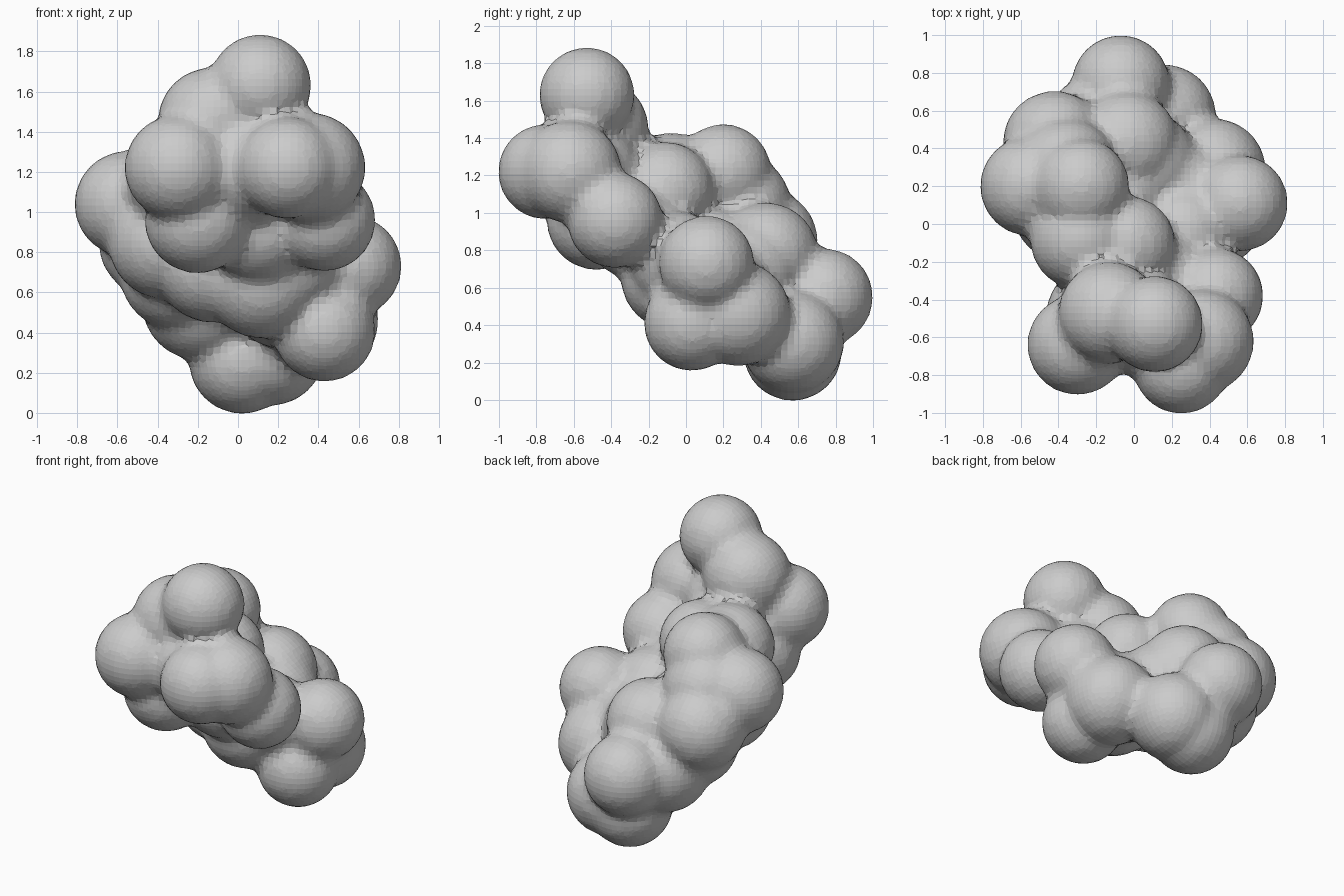
import bpy, bmesh, math
from itertools import combinations
from mathutils import Matrix, Vector

# Overlapping balls as (x, y, z, radius), grouped by region of the cluster
upper_front = [
    (0.11, -0.53, 1.63, 0.255), (-0.13, -0.47, 1.45, 0.27),
    (0.25, -0.75, 1.22, 0.255), (0.36, -0.62, 1.22, 0.275),
    (-0.30, -0.64, 1.22, 0.265), (-0.20, -0.48, 0.96, 0.265),
    (0.04, -0.53, 1.22, 0.28), (0.43, -0.38, 0.96, 0.255),
]
middle = [
    (0.10, -0.28, 0.92, 0.27), (0.12, -0.06, 0.66, 0.29),
    (-0.28, -0.08, 1.16, 0.27), (-0.04, -0.11, 1.12, 0.26),
    (-0.28, 0.20, 1.22, 0.255), (-0.55, 0.20, 1.04, 0.265),
    (-0.36, 0.08, 0.85, 0.285), (-0.42, 0.43, 0.85, 0.275),
    (-0.04, 0.43, 0.78, 0.275), (-0.10, 0.15, 0.75, 0.28),
    (-0.36, 0.28, 1.04, 0.28), (-0.30, 0.36, 0.70, 0.29),
    (-0.13, 0.02, 0.73, 0.28), (0.26, -0.05, 0.75, 0.26),
    (0.05, 0.32, 0.68, 0.28),
]
lower_back = [
    (0.56, 0.11, 0.73, 0.255), (0.43, 0.03, 0.41, 0.255),
    (0.42, 0.28, 0.46, 0.28), (0.22, 0.18, 0.60, 0.28),
    (-0.19, 0.50, 0.55, 0.29), (-0.07, 0.74, 0.55, 0.26),
    (0.02, 0.57, 0.26, 0.265), (0.16, 0.57, 0.31, 0.275),
]
balls = upper_front + middle + lower_back
REACH, PROBE = 0.39, 0.06

bm = bmesh.new()


def add_ball(centre, radius, detail):
    bmesh.ops.create_icosphere(bm, subdivisions=detail, radius=radius,
                               matrix=Matrix.Translation(centre))


for b in balls:
    add_ball(b[:3], b[3], 4)

# Bridges: smaller balls that follow the saddle between close neighbours
for a, b in combinations(balls, 2):
    pa, pb = Vector(a[:3]), Vector(b[:3])
    d = (pa - pb).length
    if d > REACH:
        continue
    for t in (0.35, 0.5, 0.65):
        mean = a[3] * (1 - t) + b[3] * t
        waist = math.sqrt((mean + PROBE) ** 2 - d * d * t * (1 - t)) - PROBE
        add_ball(pa.lerp(pb, t), waist, 3)

mesh = bpy.data.meshes.new("ball_cluster")
bm.to_mesh(mesh)
bm.free()
cluster = bpy.data.objects.new("ball_cluster", mesh)
bpy.context.collection.objects.link(cluster)

# Fuse the balls into one faceted skin and soften the creases a little
remesh = cluster.modifiers.new("fuse", 'REMESH')
remesh.mode = 'VOXEL'
remesh.voxel_size = 0.035
soften = cluster.modifiers.new("soften", 'SMOOTH')
soften.factor = 0.5
soften.iterations = 2
